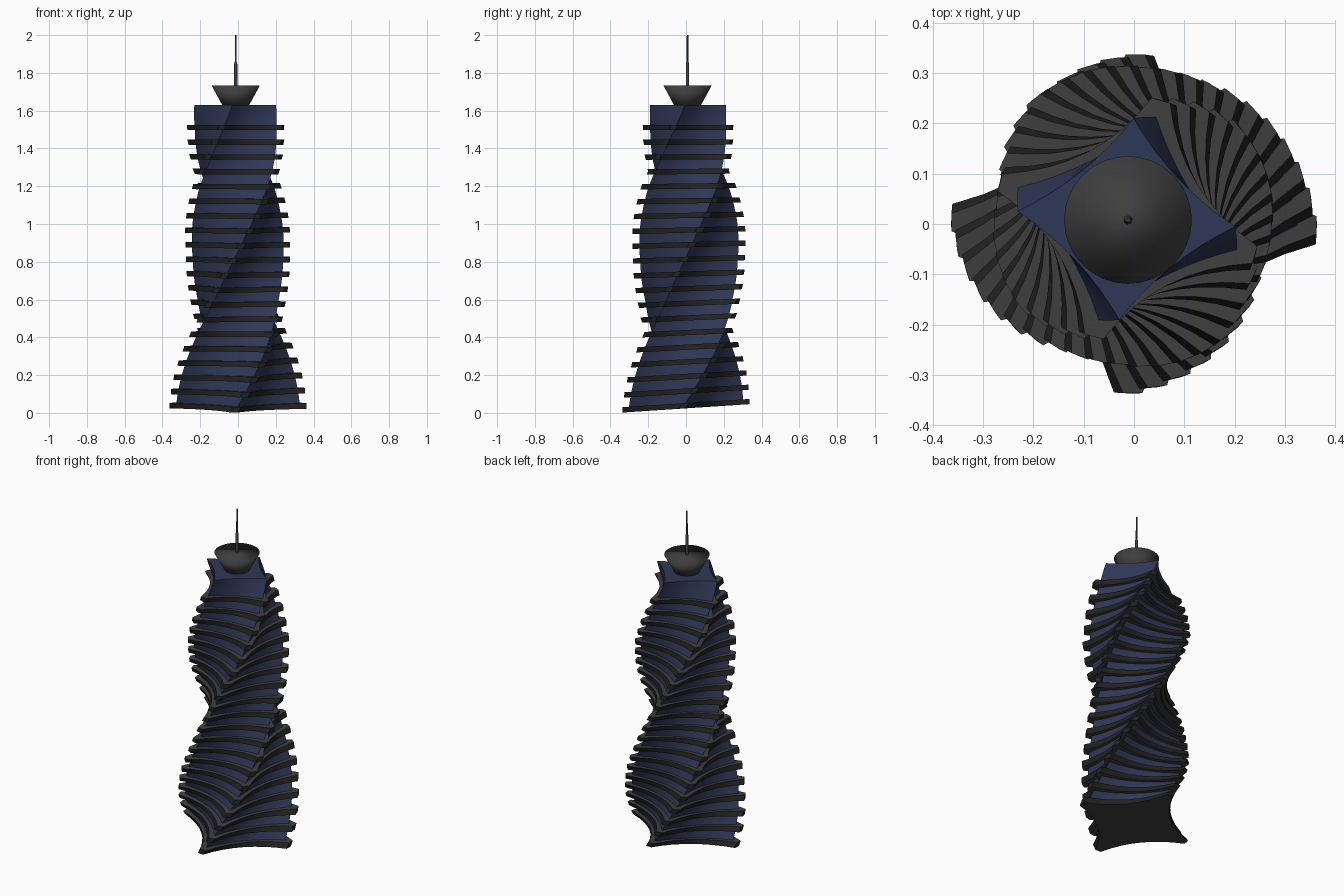
import bpy, bmesh, math
from math import radians

if "Cube" in bpy.data.objects:
    bpy.data.objects.remove(bpy.data.objects["Cube"])

def material(name, rgb):
    m = bpy.data.materials.new(name)
    m.diffuse_color = (*rgb, 1)
    m.use_nodes = True
    m.node_tree.nodes["Principled BSDF"].inputs["Base Color"].default_value = m.diffuse_color
    return m

glass_blue = material("glass_blue", (0.028, 0.039, 0.095))
dark_grey = material("dark_grey", (0.05, 0.05, 0.05))
edge_black = material("edge_black", (0.016, 0.016, 0.016))

Z0, Z1 = 0.038, 1.63
RADII = [(0, .354), (.35, .32), (.6, .29), (.8, .285), (1.0, .292), (1.2, .293),
         (1.35, .276), (1.5, .255), (1.7, .238)]

def radius(z):
    for (a, ra), (b, rb) in zip(RADII, RADII[1:]):
        if z <= b:
            return ra + (rb - ra) * (z - a) / (b - a)
    return RADII[-1][1]

# Square outline with corner radius r, side distance mid and optional cut corners
def outline(r, mid, cut, n=8):
    c = r / math.sqrt(2)
    pts = []
    for k in range(4):
        a = radians(45 + 90 * k)
        for i in range(n + (1 if cut else 0)):
            s = -1 + 2 * i / n
            d = mid + (c - mid) * s * s
            t = s * (c - cut)
            pts.append((d * math.cos(a) - t * math.sin(a), d * math.sin(a) + t * math.cos(a)))
    return pts

# Middle of a hollowed tower side
def side(z):
    return (radius(z) - 0.035) * (0.707 - 0.115 + 0.02 * z)

# Places an outline on the twisting, slightly tilted tower axis
def place(pts, z):
    t = (z - Z0) / (Z1 - Z0)
    a = radians(-2 + 178 * t)
    cx = -0.015 * max(0, 2 * t - 1)
    cy = 0.016 * min(1, 3 * t) - 0.006 * max(0, 2 * t - 1)
    slope = 0.067 * max(0, 1 - z / 1.5)
    out = []
    for x, y in pts:
        x, y = x * 1.038, y * 0.962
        px = x * math.cos(a) - y * math.sin(a)
        py = x * math.sin(a) + y * math.cos(a)
        out.append((px + cx, py + cy, z + slope * py))
    return out

def loft(name, rings, mat, angle, side_mat=None):
    bm = bmesh.new()
    loops = [[bm.verts.new(p) for p in ring] for ring in rings]
    for lo, hi in zip(loops, loops[1:]):
        n = len(lo)
        for i in range(n):
            j = (i + 1) % n
            f = bm.faces.new((lo[i], lo[j], hi[j], hi[i]))
            f.material_index = 1 if side_mat else 0
    bm.faces.new(loops[0][::-1])
    bm.faces.new(loops[-1])
    bmesh.ops.recalc_face_normals(bm, faces=bm.faces)
    me = bpy.data.meshes.new(name)
    bm.to_mesh(me)
    bm.free()
    me.materials.append(mat)
    if side_mat:
        me.materials.append(side_mat)
    ob = bpy.data.objects.new(name, me)
    bpy.context.collection.objects.link(ob)
    bpy.ops.object.select_all(action='DESELECT')
    ob.select_set(True)
    bpy.context.view_layer.objects.active = ob
    bpy.ops.object.shade_smooth_by_angle(angle=radians(angle))
    return ob

# Twisted glass body
N = 60
levels = [Z0 + (Z1 - Z0) * i / N for i in range(N + 1)]
loft("tower_body", [place(outline(radius(z) - 0.035, side(z), 0), z) for z in levels], glass_blue, 30)

# Twenty overhanging floor slabs that twist with the body
for i in range(20):
    z = Z0 + 0.0775 * i
    pts = outline(radius(z) + 0.018, side(z) + 0.018, 0.026)
    loft(f"floor_slab_{i + 1}", [place(pts, z - 0.014), place(pts, z + 0.014)],
         dark_grey, 25, edge_black)

# Round parts on the roof
def circle(r, z, n=32):
    return [(-0.012 + r * math.cos(2 * math.pi * i / n), 0.008 + r * math.sin(2 * math.pi * i / n), z)
            for i in range(n)]

loft("roof_dish", [circle(0.066, 1.62), circle(0.127, 1.732)], dark_grey, 180)
loft("antenna", [circle(0.009, 1.72, 12), circle(0.008, 1.85, 12),
                 circle(0.005, 1.86, 12), circle(0.004, 2.0, 12)], dark_grey, 40)
